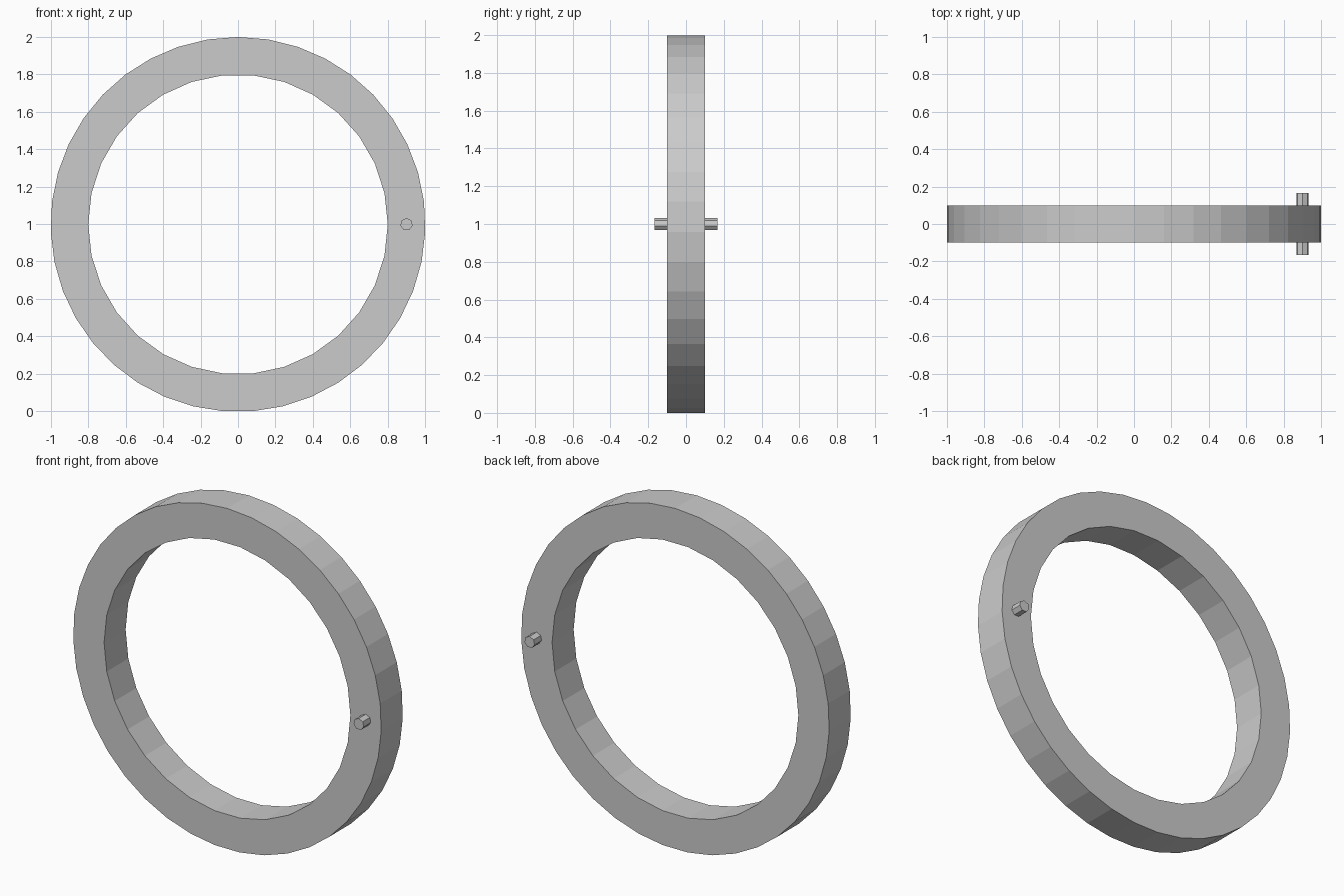
import bpy, bmesh
from math import pi, sin, cos

if "Cube" in bpy.data.objects:
    bpy.data.objects.remove(bpy.data.objects["Cube"])

CENTRE_Z = 0.998


def circle(bm, n, radius, cx, y, start):
    """Closed polygon in the XZ plane; start is the first corner's angle."""
    return [bm.verts.new((cx + radius * cos(start + 2 * pi * i / n), y,
                          CENTRE_Z + radius * sin(start + 2 * pi * i / n)))
            for i in range(n)]


def loop_edges(bm, vs):
    return [bm.edges.new((vs[i], vs[(i + 1) % len(vs)])) for i in range(len(vs))]


def extruded(name, loops, cx, half_depth):
    """Extrude a filled outline (with optional hole) along Y."""
    bm = bmesh.new()
    edges = []
    for n, radius, start in loops:
        edges += loop_edges(bm, circle(bm, n, radius, cx, -half_depth, start))
    bmesh.ops.triangle_fill(bm, use_beauty=True, use_dissolve=False, edges=edges)
    res = bmesh.ops.extrude_face_region(bm, geom=bm.faces[:], use_keep_orig=True)
    moved = [g for g in res["geom"] if isinstance(g, bmesh.types.BMVert)]
    bmesh.ops.translate(bm, verts=moved, vec=(0, 2 * half_depth, 0))
    bmesh.ops.recalc_face_normals(bm, faces=bm.faces[:])
    mesh = bpy.data.meshes.new(name)
    bm.to_mesh(mesh)
    bm.free()
    obj = bpy.data.objects.new(name, mesh)
    bpy.context.collection.objects.link(obj)
    return obj


# Flat-sided ring: outer rim and coarser bore
extruded("ring", [(39, 1.0008, pi / 2), (30, 0.8, 0)], 0, 0.1)

# Small pin through the right side of the ring
extruded("pin", [(7, 0.0335, pi / 2)], 0.9, 0.166)
